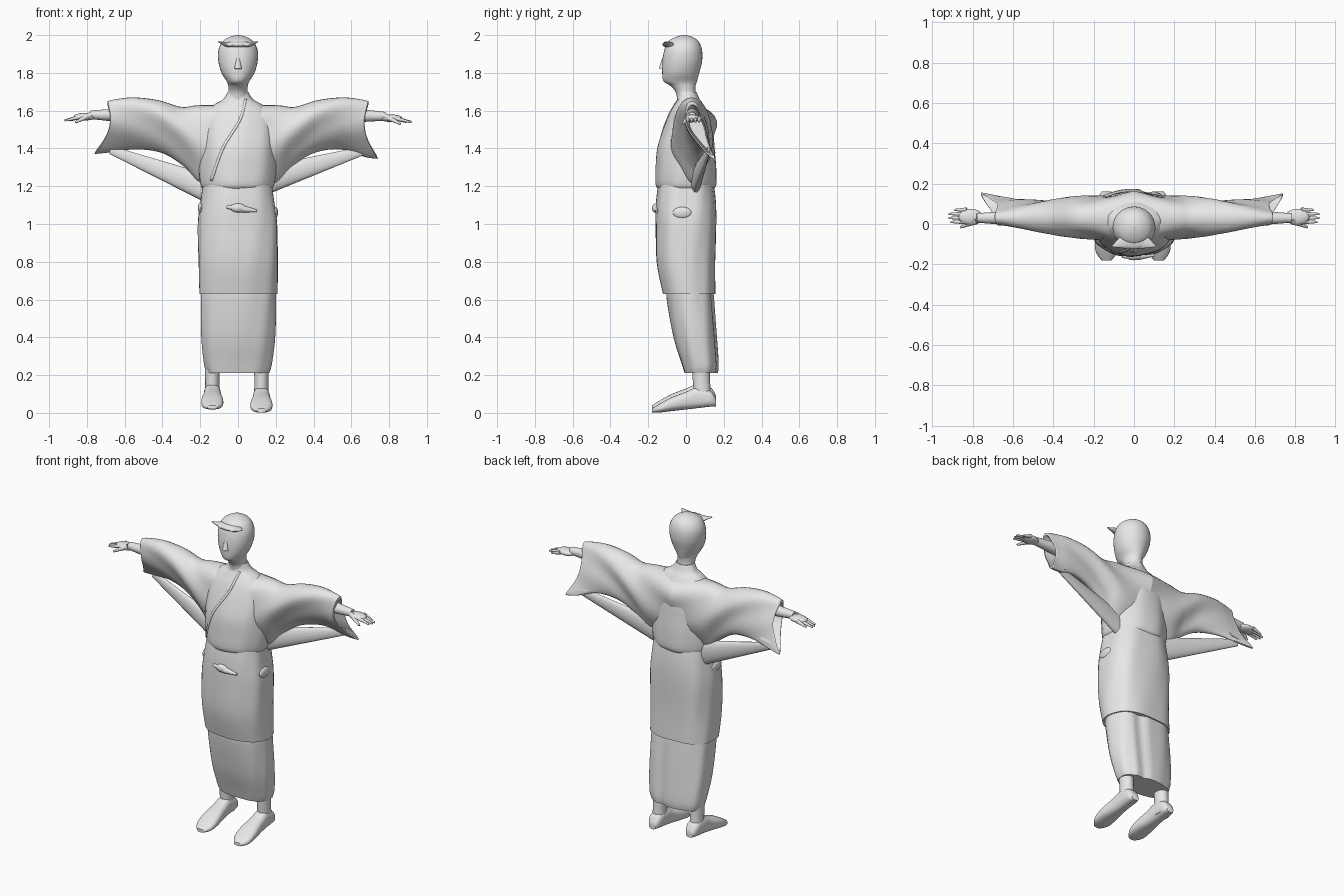
import bpy, bmesh
from math import sin, cos, pi, radians, exp
from mathutils import Vector, Matrix

cube = bpy.data.objects.get("Cube")
if cube:
    bpy.data.objects.remove(cube)

SHADE = (0.8, 0.8, 0.8, 1)
grey = bpy.data.materials.new("plain grey")
grey.use_nodes = True
grey.diffuse_color = SHADE
grey.node_tree.nodes["Principled BSDF"].inputs["Base Color"].default_value = SHADE


def finish(name, bm):
    """Turn a bmesh into a smooth-shaded object that keeps its sharp hems."""
    mesh = bpy.data.meshes.new(name)
    bm.to_mesh(mesh)
    bm.free()
    mesh.materials.append(grey)
    ob = bpy.data.objects.new(name, mesh)
    bpy.context.collection.objects.link(ob)
    bpy.context.view_layer.objects.active = ob
    ob.select_set(True)
    bpy.ops.object.shade_smooth_by_angle(angle=radians(50))
    ob.select_set(False)
    return ob


def spline(stations, steps=6):
    """Smooth in-between stations through the given ones."""
    result, last = [], len(stations) - 1
    for i in range(last):
        before, start, end, after = [Vector(stations[min(max(k, 0), last)])
                                     for k in range(i - 1, i + 3)]
        for j in range(steps):
            t = j / steps
            leave, arrive = (end - before) / 2, (after - start) / 2
            ease = t * t * (3 - 2 * t)
            result.append(start.lerp(end, ease) + leave * t * (1 - t) ** 2
                          - arrive * t * t * (1 - t))
    return result + [Vector(stations[-1])]


def loft(name, rings):
    """Skin closed rings and cap both ends."""
    bm = bmesh.new()
    rows = [[bm.verts.new(point) for point in ring] for ring in rings]
    for row, following in zip(rows, rows[1:]):
        for i in range(len(row)):
            bm.faces.new((row[i - 1], row[i], following[i], following[i - 1]))
    bm.faces.new(rows[0])
    bm.faces.new(rows[-1])
    bmesh.ops.recalc_face_normals(bm, faces=bm.faces)
    return finish(name, bm)


def power(value, squareness):
    return abs(value) ** (2 / squareness) * (1 if value > 0 else -1)


def body(name, stations, x=0, axis=2, squareness=2, sides=32, fold=None):
    """Stations: place along the axis, offset across it, half width, half depth."""
    rings = []
    for along, offset, width, depth in spline(stations):
        ring = []
        for i in range(sides):
            angle = 2 * pi * i / sides
            swell = fold(angle, along) if fold else 1
            across = offset + depth * swell * power(sin(angle), squareness)
            point = Vector((x + width * swell * power(cos(angle), squareness), across, across))
            point[axis] = along
            ring.append(point)
        rings.append(ring)
    return loft(name, rings)


def blob(name, centre, radii):
    bm = bmesh.new()
    bmesh.ops.create_uvsphere(bm, u_segments=20, v_segments=12, radius=1,
                              matrix=Matrix.LocRotScale(Vector(centre), None, Vector(radii)))
    finish(name, bm)


def limb(name, start, end, thick, thin, squash=(1, 1, 1)):
    """Tapered round piece between two points, squashed across the world axes."""
    start, end, squash = Vector(start), Vector(end), Vector(squash)
    way = Vector([d / q for d, q in zip(end - start, squash)])
    bm = bmesh.new()
    bmesh.ops.create_cone(bm, cap_ends=True, segments=16, radius1=thick, radius2=thin,
                          depth=way.length)
    bm.transform(Matrix.LocRotScale((start + end) / 2, None, squash)
                 @ way.to_track_quat('Z', 'Y').to_matrix().to_4x4())
    finish(name, bm)


# Cloth rules: soft vertical creases, and a pleat at the back of the lower skirt
def creases(angle, z):
    return 1 + 0.01 * (sin(5 * angle + 4 * z) + sin(9 * angle - 7 * z))


def pleated(angle, z):
    return creases(angle, z) - 0.13 * exp(-((angle - 1.25) * 6) ** 4)


# Robe
bodice = body("robe_bodice", [
    (1.18, 0, 0.175, 0.14), (1.21, 0, 0.195, 0.16), (1.3, 0, 0.205, 0.16),
    (1.4, 0, 0.205, 0.152), (1.5, 0.01, 0.2, 0.132), (1.58, 0.015, 0.18, 0.105),
    (1.63, 0.015, 0.13, 0.078), (1.66, 0.012, 0.08, 0.06), (1.7, 0.005, 0.054, 0.05)],
    sides=48, fold=creases)
body("overskirt", [
    (1.22, 0, 0.18, 0.145), (1.12, 0, 0.195, 0.157), (1, 0, 0.21, 0.16),
    (0.8, 0, 0.21, 0.155), (0.63, 0.018, 0.206, 0.138)], squareness=2.5, sides=48, fold=creases)
body("underskirt", [
    (0.7, 0.02, 0.195, 0.12), (0.6, 0.025, 0.198, 0.125), (0.4, 0.05, 0.195, 0.115),
    (0.26, 0.075, 0.18, 0.098), (0.21, 0.08, 0.165, 0.088)], squareness=2.5, sides=64, fold=pleated)


# Crossed collar edge laid over the chest
def collar_band(name, path, width):
    points = [Vector((x, -0.5, z)) for x, z in spline(path)]
    bm = bmesh.new()
    rows = []
    for i, point in enumerate(points):
        way = (points[min(i + 1, len(points) - 1)] - points[max(i - 1, 0)]).normalized()
        side = Vector((way.z, 0, -way.x)) * width / 2
        rows.append([bm.verts.new(point + side * k) for k in (-1, 0, 1)])
    for row, following in zip(rows, rows[1:]):
        for i in range(2):
            bm.faces.new((row[i], row[i + 1], following[i + 1], following[i]))
    band = finish(name, bm)
    wrap = band.modifiers.new("wrap", 'SHRINKWRAP')
    wrap.target = bodice
    wrap.wrap_method = 'PROJECT'
    wrap.use_project_y = True
    cloth = band.modifiers.new("cloth", 'SOLIDIFY')
    cloth.thickness = 0.008
    cloth.offset = 0


collar_band("collar_edge", [(0.04, 1.66), (0.01, 1.55), (-0.08, 1.4), (-0.14, 1.23)], 0.012)

# Sash knot
blob("sash_knot", (0, -0.16, 1.085), (0.04, 0.02, 0.024))
limb("sash_end_left", (0.02, -0.16, 1.08), (0.1, -0.155, 1.07), 0.02, 0.006)
limb("sash_end_right", (-0.01, -0.16, 1.085), (-0.06, -0.16, 1.09), 0.016, 0.008)


# Wide sleeve: drop-shaped sections from shoulder line to drooping hem
def sleeve(name, side, tip_x, tip_z):
    stations = [  # top x and z, bottom x and z
        (0, 1.63, 0, 1.25), (0.2, 1.63, 0.18, 1.21), (0.3, 1.62, 0.28, 1.3),
        (0.42, 1.655, 0.4, 1.375), (0.55, 1.67, 0.54, 1.395), (0.65, 1.66, 0.67, tip_z + 0.01),
        (0.69, 1.65, tip_x, tip_z)]
    rings = []
    for top_x, top_z, low_x, low_z in spline(stations):
        top = Vector((top_x, 0.03, top_z))
        low = Vector((low_x, 0.03, low_z))
        half = 0.14 - 0.13 * top_x
        bow = max(0, top_x - 0.6) / 2
        ring = []
        for i in range(32):
            angle = 2 * pi * i / 32
            t = (1 - cos(angle)) / 2
            point = top.lerp(low, t)
            ripple = 1 + 0.1 * sin(9 * t + 14 * point.x)
            point.y += half * sin(angle) * (1.2 - 0.6 * t) * ripple
            point.y += (low_x / 5 - 0.03) * t * t
            point.x -= bow * sin(pi * t)
            ring.append(Vector((side * point.x, point.y, point.z)))
        rings.append(ring)
    # Hollow cuff
    rim = rings[-1]
    middle = sum(rim, Vector()) / len(rim)
    for shrink, depth in ((0.12, 0), (0.3, 0.12)):
        inward = Vector((side * depth, 0, 0))
        rings.append([point.lerp(middle, shrink) - inward for point in rim])
    loft(name, rings)


sleeve("left_sleeve", 1, 0.74, 1.345)
sleeve("right_sleeve", -1, 0.76, 1.37)

for side, label, drop in ((1, "left", 0), (-1, "right", 0.05)):
    def at(x, y, z):
        return side * x, y, z

    # Cloth hanging between sleeve hem and waist, and the sash fold at the hip
    limb(label + "_sleeve_drape", at(0.14, 0.05, 1.23 - drop), at(0.67, 0.12, 1.39),
         0.075, 0.022, (1, 0.4, 1))
    blob(label + "_sash_fold", at(0.198, -0.02, 1.06 + drop / 2), (0.014, 0.05, 0.03))

    # Arm, hand and fingers
    wrist = 1.57 + drop / 6
    limb(label + "_arm", at(0.6, 0.03, 1.575), at(0.78, 0.03, wrist), 0.038, 0.023)
    blob(label + "_palm", at(0.81, 0.035, wrist - 0.01), (0.06, 0.04, 0.02))
    for k, reach in enumerate((0.91, 0.92, 0.92, 0.89)):
        y = 0.01 + 0.02 * k
        limb(f"{label}_finger_{k + 1}", at(0.83, y, wrist - 0.01), at(reach, y, wrist - 0.03),
             0.012, 0.005)
    limb(label + "_thumb", at(0.78, 0.015, wrist), at(0.86, -0.016, wrist - 0.04), 0.016, 0.006)

    # Leg and shoe, the right foot planted slightly higher
    x, lift = side * 0.13 - 0.006, drop / 3 - 0.005
    body(label + "_leg", [(0.06, 0.09, 0.04, 0.045), (0.2, 0.08, 0.038, 0.046),
                          (0.4, 0.075, 0.05, 0.05)], x)
    shoe = [(0.16, 0.06, 0.024, 0.02), (0.13, 0.08, 0.04, 0.042), (0.06, 0.085, 0.044, 0.055),
            (0, 0.07, 0.048, 0.047), (-0.08, 0.05, 0.058, 0.036), (-0.14, 0.03, 0.053, 0.023),
            (-0.18, 0.018, 0.025, 0.01)]
    body(label + "_shoe", [(y, z + lift, width, height) for y, z, width, height in shoe],
         x, axis=1, squareness=2.6)

    # Pointed end of the brim
    limb(label + "_brim_point", at(0.04, -0.085, 1.95), at(0.106, -0.11, 1.965),
         0.04, 0.004, (1, 1, 0.35))

# Head, nose and brim
body("head", [
    (1.62, 0.015, 0.075, 0.06), (1.69, 0, 0.052, 0.052), (1.73, -0.015, 0.052, 0.066),
    (1.755, -0.03, 0.06, 0.088), (1.8, -0.028, 0.087, 0.098), (1.86, -0.02, 0.104, 0.105),
    (1.92, -0.015, 0.104, 0.1), (1.965, -0.014, 0.082, 0.082), (1.99, -0.01, 0.045, 0.045),
    (2, -0.01, 0.008, 0.008)])
limb("nose", (0, -0.125, 1.82), (0, -0.115, 1.89), 0.02, 0.006)
blob("brim", (0, -0.08, 1.95), (0.08, 0.045, 0.018))
